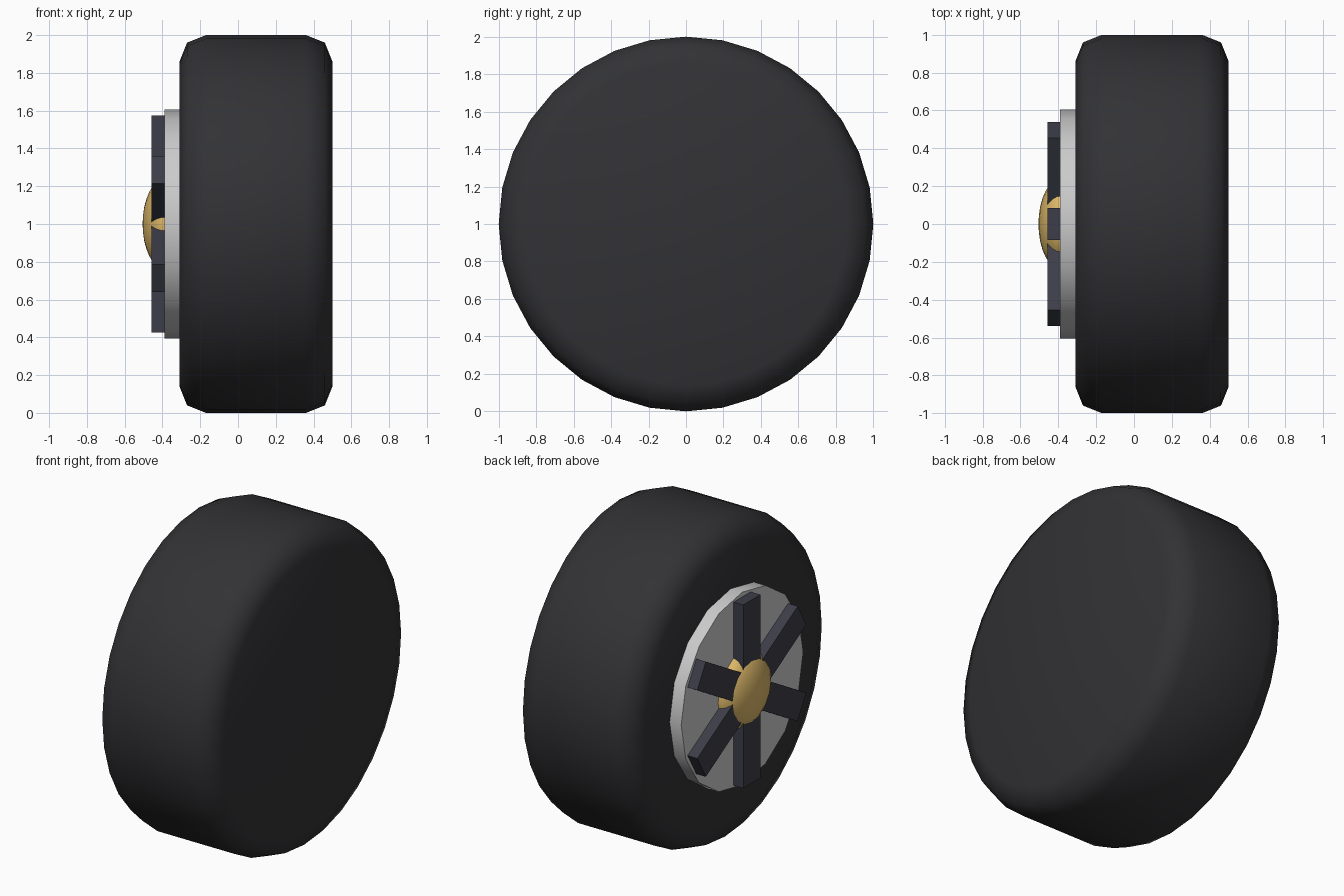
import bpy, bmesh
from math import pi, radians, sin, cos
from mathutils import Matrix

if "Cube" in bpy.data.objects:
    bpy.data.objects.remove(bpy.data.objects["Cube"])

CZ = 1.0  # axle height


def material(name, rgb):
    m = bpy.data.materials.new(name)
    m.diffuse_color = (*rgb, 1)
    m.use_nodes = True
    m.node_tree.nodes["Principled BSDF"].inputs["Base Color"].default_value = m.diffuse_color
    return m


def finish(name, bm, mat=None, angle=None):
    bmesh.ops.recalc_face_normals(bm, faces=bm.faces)
    me = bpy.data.meshes.new(name)
    bm.to_mesh(me)
    bm.free()
    ob = bpy.data.objects.new(name, me)
    bpy.context.collection.objects.link(ob)
    ob.location.z = CZ
    if mat:
        me.materials.append(mat)
    if angle:
        bpy.ops.object.select_all(action='DESELECT')
        ob.select_set(True)
        bpy.context.view_layer.objects.active = ob
        bpy.ops.object.shade_smooth_by_angle(angle=radians(angle))
    return ob


def lathe(name, profile, sides, mat=None, angle=30):
    """Solid of revolution about x; profile is (x, radius), ends capped."""
    bm = bmesh.new()
    rings = [[bm.verts.new((x, r * cos(2 * pi * i / sides), r * sin(2 * pi * i / sides)))
              for i in range(sides)] for x, r in profile]
    for a, b in zip(rings, rings[1:]):
        for i in range(sides):
            j = (i + 1) % sides
            bm.faces.new((a[i], a[j], b[j], b[i]))
    bm.faces.new(rings[0])
    bm.faces.new(rings[-1])
    bmesh.ops.remove_doubles(bm, verts=bm.verts, dist=1e-5)
    return finish(name, bm, mat, angle)


rubber = material("rubber", (0.032, 0.032, 0.036))
dark_metal = material("dark_metal", (0.045, 0.047, 0.065))
gold = material("gold", (0.72, 0.48, 0.14))

# tyre with rounded shoulders
lathe("tyre", [(-0.31, 0.86), (-0.27, 0.96), (-0.17, 1.0),
               (0.36, 1.0), (0.46, 0.96), (0.50, 0.86)], 32, rubber, 50)

# rim disc
lathe("rim", [(-0.39, 0.605), (-0.29, 0.605)], 16)

# six spokes as three crossing bars
for k in range(3):
    bm = bmesh.new()
    bmesh.ops.create_cube(bm, size=1, matrix=Matrix.Rotation(k * pi / 3, 4, 'X')
                          @ Matrix.Translation((-0.4225, 0, 0))
                          @ Matrix.Diagonal((0.069, 0.17, 1.15, 1)))
    finish(f"spoke_bar_{k + 1}", bm, dark_metal)

# domed hub cap: half a flattened sphere
dome = [(-0.385 - 0.12 * sin(t * pi / 16), 0.24 * cos(t * pi / 16)) for t in range(8)]
lathe("hub_cap", dome + [(-0.505, 0.004)], 16, gold, 40)
